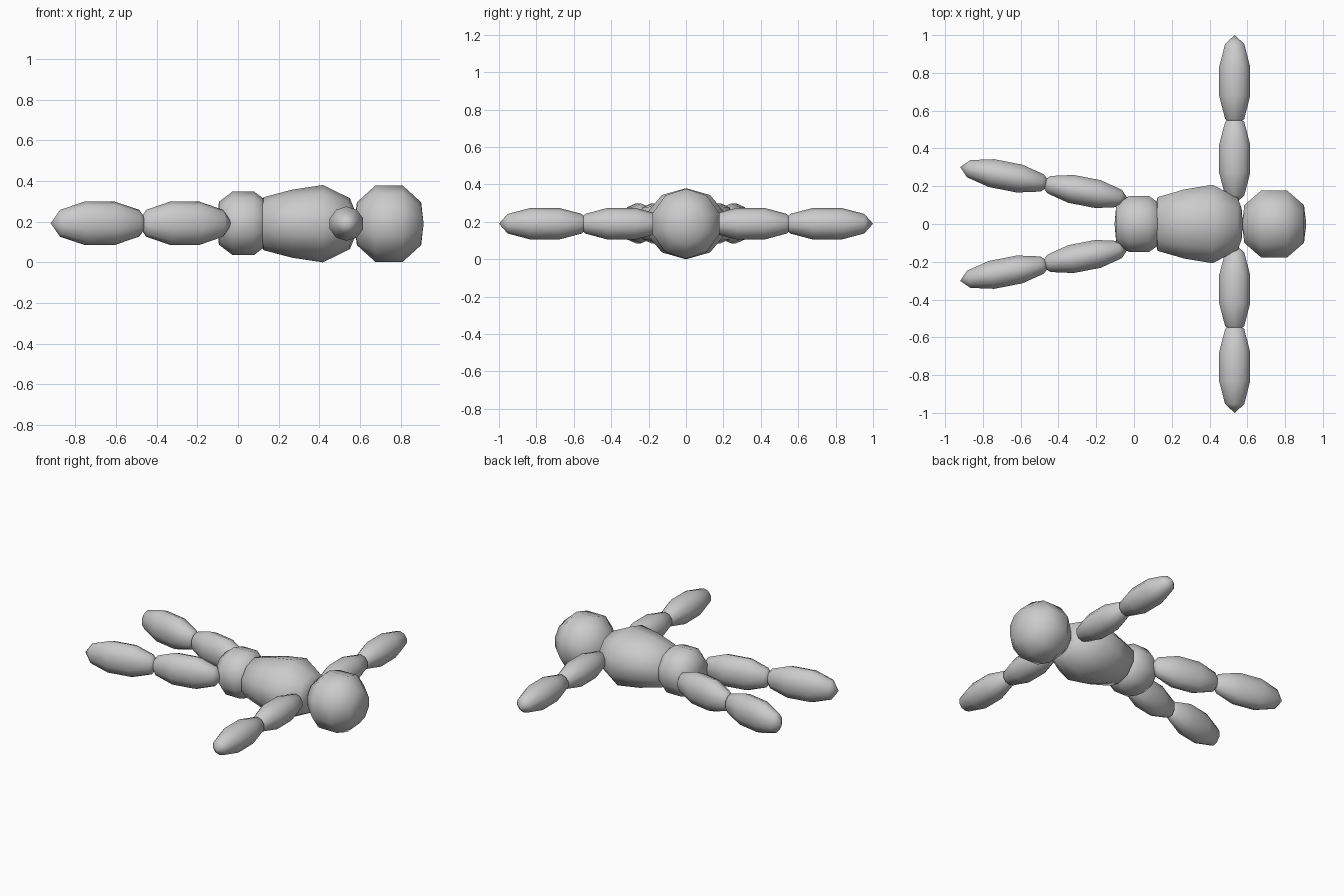
import bpy, bmesh, math
from mathutils import Vector, Matrix

cube = bpy.data.objects.get("Cube")
if cube:
    bpy.data.objects.remove(cube, do_unlink=True)

grey = bpy.data.materials.new("plain grey")
grey.use_nodes = True
grey.diffuse_color = (0.6, 0.6, 0.6, 1)
grey.node_tree.nodes["Principled BSDF"].inputs["Base Color"].default_value = (0.6, 0.6, 0.6, 1)

SIDES = 10
Z_MID = 0.19


def lathe(name, profile, centre, direction, width=1.0, height=1.0):
    """Ten-sided body around an axis lying in the ground plane.
    profile is (distance along axis, radius), with a point at each end."""
    bm = bmesh.new()
    axis = Vector(direction).normalized()
    side = Vector((-axis.y, axis.x, 0))
    up = Vector((0, 0, 1))
    c = Vector(centre)
    rings = []
    for d, r in profile[1:-1]:
        ring = []
        for i in range(SIDES):
            a = 2 * math.pi * i / SIDES
            ring.append(bm.verts.new(c + axis * d + side * (r * width * math.sin(a))
                                     + up * (r * height * math.cos(a))))
        rings.append(ring)
    start = bm.verts.new(c + axis * profile[0][0])
    end = bm.verts.new(c + axis * profile[-1][0])
    for i in range(SIDES):
        j = (i + 1) % SIDES
        bm.faces.new((start, rings[0][i], rings[0][j]))
        bm.faces.new((end, rings[-1][j], rings[-1][i]))
        for a, b in zip(rings, rings[1:]):
            bm.faces.new((a[i], b[i], b[j], a[j]))
    bmesh.ops.recalc_face_normals(bm, faces=bm.faces)
    mesh = bpy.data.meshes.new(name)
    bm.to_mesh(mesh)
    bm.free()
    mesh.materials.append(grey)
    for p in mesh.polygons:
        p.use_smooth = True
    ob = bpy.data.objects.new(name, mesh)
    bpy.context.collection.objects.link(ob)
    return ob


def ellipsoid(half_length):
    """Five-band sphere profile stretched along its axis."""
    return [(-half_length * math.cos(math.pi * k / 5), math.sin(math.pi * k / 5))
            for k in range(6)]


# Head, torso and pelvis lie along x
lathe("head", [(-0.17, 0), (-0.158, 0.105), (-0.068, 0.187), (0.068, 0.187),
               (0.158, 0.105), (0.17, 0)], (0.742, 0, Z_MID), (1, 0, 0))
lathe("torso", [(0.09, 0), (0.125, 0.13), (0.265, 0.167), (0.417, 0.19),
                (0.55, 0.125), (0.57, 0.075), (0.576, 0)],
      (0, 0, Z_MID), (1, 0, 0), width=1.15)
lathe("pelvis", [(-0.129, 0), (-0.12, 0.105), (-0.053, 0.156), (0.053, 0.156),
                 (0.12, 0.105), (0.129, 0)], (0.026, 0, Z_MID + 0.002), (1, 0, 0))

# Arms stretch out sideways, legs trail back slightly spread
for side, s in (("left", 1), ("right", -1)):
    lathe(f"{side}_upper_arm", ellipsoid(0.24), (0.533, s * 0.345, Z_MID),
          (0, s, 0), 0.091, 0.089)
    lathe(f"{side}_forearm", ellipsoid(0.245), (0.533, s * 0.755, Z_MID),
          (0, s, 0), 0.091, 0.089)
    lathe(f"{side}_thigh", ellipsoid(0.238), (-0.262, s * 0.172, Z_MID + 0.002),
          (-0.98, s * 0.19, 0), 0.083, 0.112)
    lathe(f"{side}_shin", ellipsoid(0.245), (-0.68, s * 0.255, Z_MID + 0.002),
          (-0.98, s * 0.19, 0), 0.083, 0.112)
